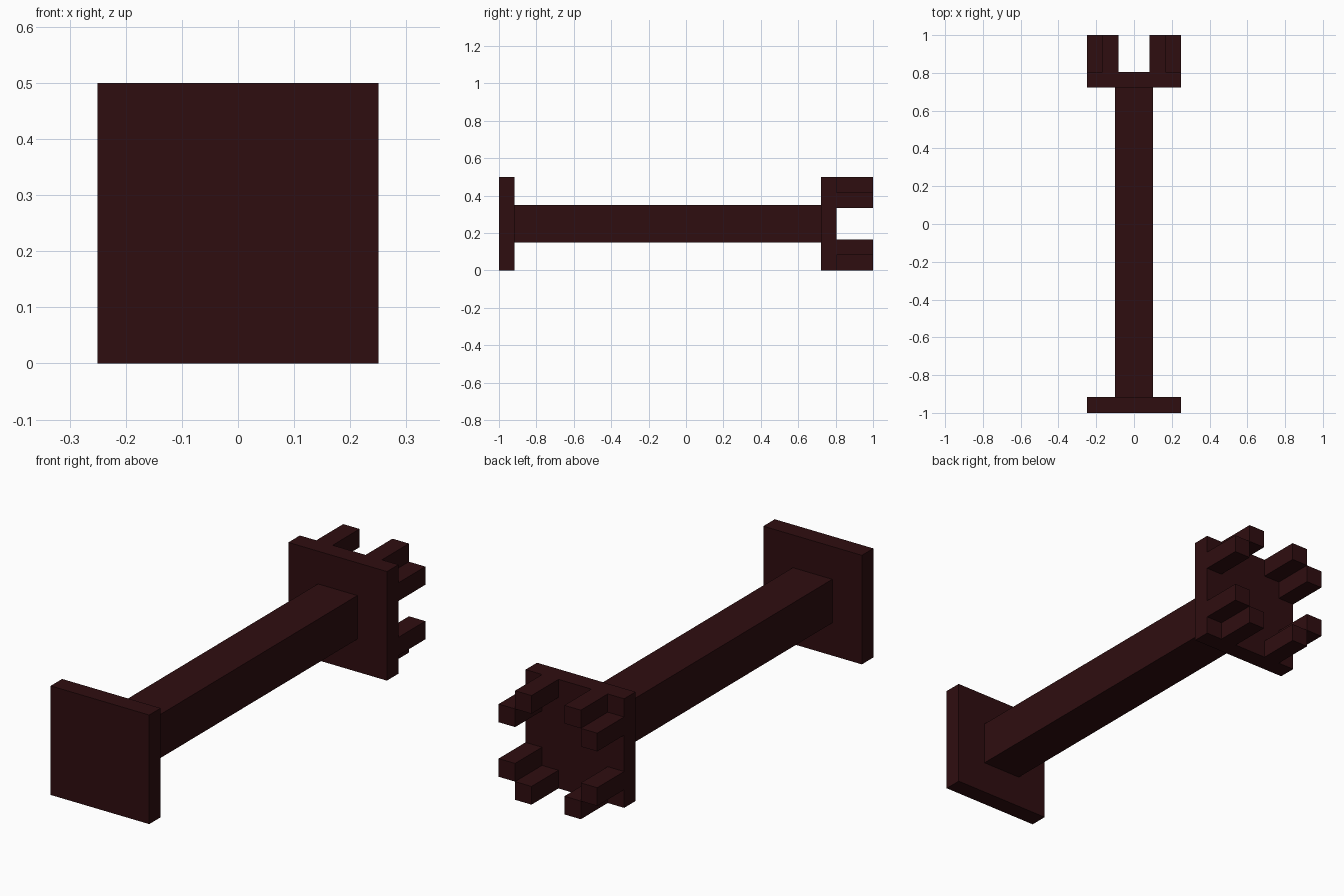
import bpy
import bmesh

if "Cube" in bpy.data.objects:
    bpy.data.objects.remove(bpy.data.objects["Cube"])

dark_red = bpy.data.materials.new("dark maroon")
dark_red.diffuse_color = (0.028, 0.004, 0.005, 1)
dark_red.use_nodes = True
dark_red.node_tree.nodes["Principled BSDF"].inputs["Base Color"].default_value = dark_red.diffuse_color


def box(name, x, y, z):
    """Box spanning the given (min, max) ranges."""
    mesh = bpy.data.meshes.new(name)
    bm = bmesh.new()
    bmesh.ops.create_cube(bm, size=1)
    for v in bm.verts:
        v.co = [lo + (c + 0.5) * (hi - lo) for c, (lo, hi) in zip(v.co, (x, y, z))]
    bm.to_mesh(mesh)
    bm.free()
    mesh.materials.append(dark_red)
    obj = bpy.data.objects.new(name, mesh)
    bpy.context.collection.objects.link(obj)
    return obj


# End plates and the square shaft between them
box("base_plate", (-0.25, 0.25), (-1, -0.917), (0, 0.5))
box("shaft", (-0.1, 0.1), (-0.917, 0.722), (0.15, 0.35))
box("head_plate", (-0.25, 0.25), (0.722, 0.805), (0, 0.5))

# Eight prongs: two beside each (empty) corner of the head plate
t = 0.5 / 6
for sx in (-1, 1):
    for sz in (-1, 1):
        for kind, i, k in (("edge", 1, 2), ("side", 2, 1)):
            x = sorted((sx * i * t, sx * (i + 1) * t))
            z = sorted((0.25 + sz * k * t, 0.25 + sz * (k + 1) * t))
            box(f"{kind}_prong", x, (0.805, 1), z)
